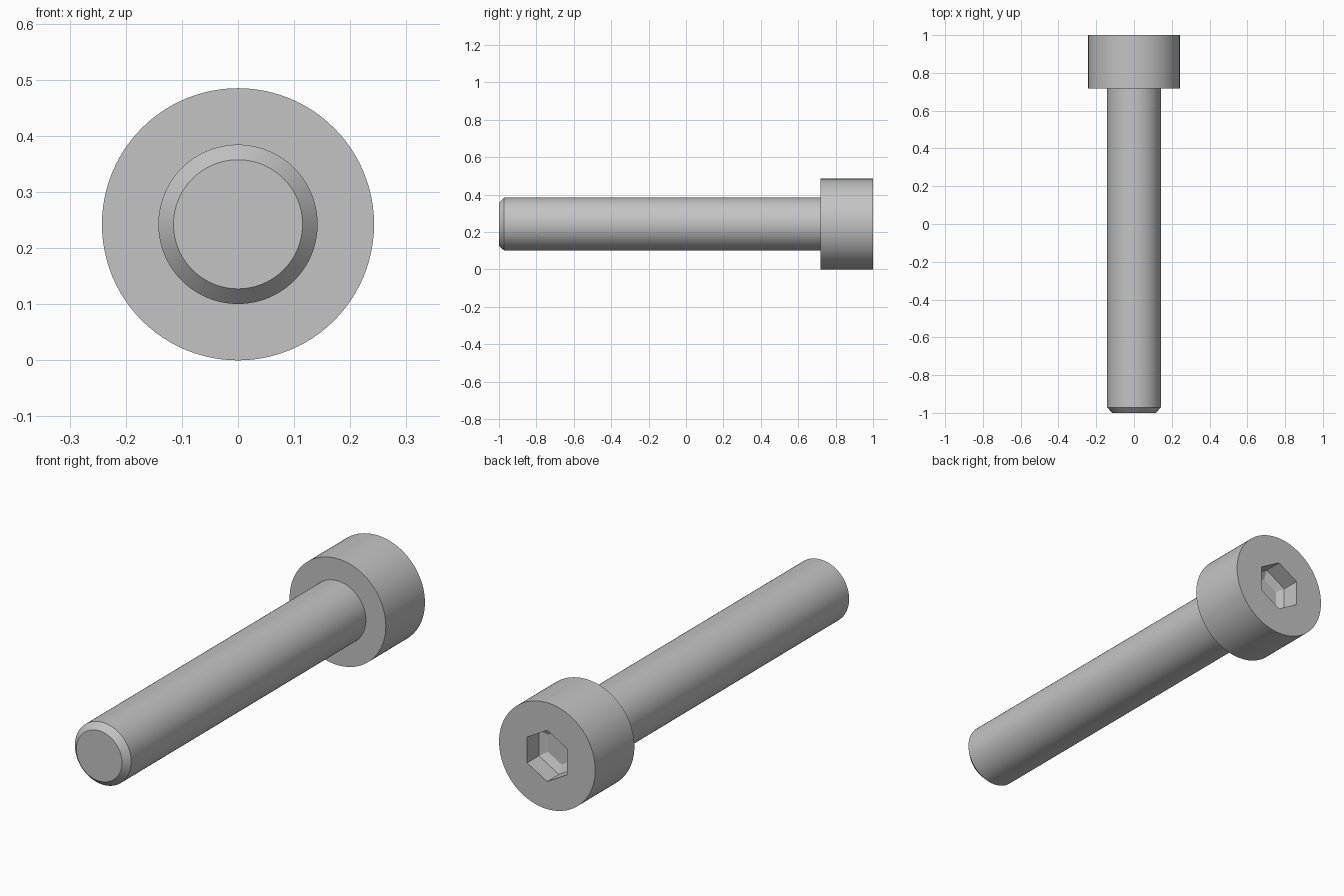
import bpy, bmesh, math

cube = bpy.data.objects.get("Cube")
if cube:
    bpy.data.objects.remove(cube, do_unlink=True)

SIDES = 96
HEAD_R, SHAFT_R = 0.2425, 0.142
HEAD_Y = 0.718          # underside of the head
HEX_R = 0.117           # corner radius of the socket

steel = bpy.data.materials.new("grey_steel")
steel.use_nodes = True
colour = (0.55, 0.55, 0.55, 1)
steel.diffuse_color = colour
steel.node_tree.nodes["Principled BSDF"].inputs["Base Color"].default_value = colour


def ring(bm, radius, y, sides=SIDES):
    """Loop of vertices around the bolt axis, first one at the top."""
    angles = [math.pi / 2 + math.tau * i / sides for i in range(sides)]
    return [bm.verts.new((radius * math.cos(a), y, HEAD_R + radius * math.sin(a)))
            for a in angles]


def bridge(bm, a, b):
    """Join loop a to loop b; a may have a multiple of b's vertices."""
    step = len(a) // len(b)
    for k in range(len(b)):
        arc = [a[(k * step + j) % len(a)] for j in range(step + 1)]
        bm.faces.new([arc[0], b[k], b[(k + 1) % len(b)]] + arc[:0:-1])


def skin(bm, loops):
    for a, b in zip(loops, loops[1:]):
        bridge(bm, a, b)


def finish(bm, name):
    mesh = bpy.data.meshes.new(name)
    bm.to_mesh(mesh)
    bm.free()
    mesh.materials.append(steel)
    obj = bpy.data.objects.new(name, mesh)
    bpy.context.collection.objects.link(obj)
    bpy.ops.object.select_all(action='DESELECT')
    obj.select_set(True)
    bpy.context.view_layer.objects.active = obj
    bpy.ops.object.shade_smooth_by_angle(angle=math.radians(20))


# Shaft with a chamfered tip
bm = bmesh.new()
loops = [ring(bm, r, y) for r, y in
         [(0.115, -1), (SHAFT_R, -0.972), (SHAFT_R, HEAD_Y)]]
bm.faces.new(loops[0])
skin(bm, loops)
finish(bm, "shaft")

# Cylindrical head with a hexagonal socket, tapered at its floor
bm = bmesh.new()
loops = [ring(bm, r, y) for r, y in
         [(SHAFT_R, HEAD_Y), (HEAD_R, HEAD_Y), (HEAD_R, 1)]]
loops += [ring(bm, r, y, 6) for r, y in
          [(HEX_R, 1), (HEX_R, 0.915), (0.078, 0.897)]]
skin(bm, loops)
bm.faces.new(loops[-1][::-1])
finish(bm, "head")
